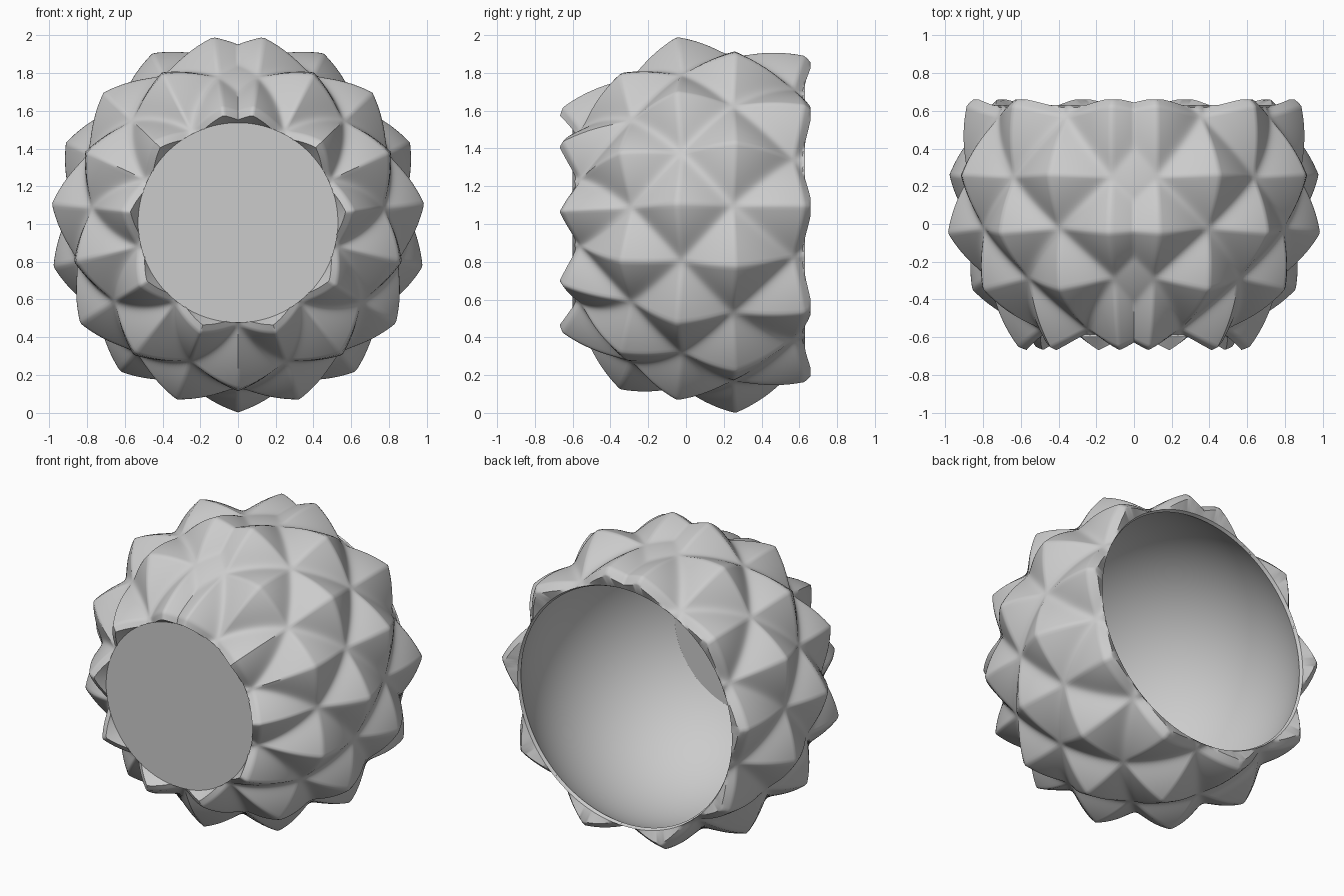
import bpy, bmesh, math

cube = bpy.data.objects.get("Cube")
if cube:
    bpy.data.objects.remove(cube)

CY, CZ = 0.15, 1.007            # centre of the sphere the pot is cut from
R_VALLEY, R_TIP, R_IN = 0.897, 1.013, 0.89
FRONT_Y, FRONT_R = -0.60, 0.53  # closed flat end
BACK_Y, BACK_R = 0.63, 0.772    # open end
STEP = 38.3                     # degrees between studs in one row
SEG = 360
SOFT = 0.13                     # rounding of the valleys between studs

# Latitudes of the stud rows, front to back; odd rows are shifted half a step
ROWS = [-74, -52.5, -29.5, -11.3, 6.3, 28.2, 50]
ALIGNED = [k * STEP for k in range(-4, 5)]
SHIFTED = [(k + 0.5) * STEP for k in range(-5, 5)]

mat = bpy.data.materials.new("light_grey")
mat.use_nodes = True
grey = (0.6, 0.6, 0.6, 1)
mat.diffuse_color = grey
mat.node_tree.nodes["Principled BSDF"].inputs["Base Color"].default_value = grey


def row_position(lat):
    """Latitude as a fractional row number."""
    for i in range(len(ROWS) - 1):
        if lat <= ROWS[i + 1]:
            return i + (lat - ROWS[i]) / (ROWS[i + 1] - ROWS[i])
    return len(ROWS) - 1


def stud_height(lat, lon):
    """Height of the tallest four-sided stud here, 0 to 1, with soft valleys."""
    v, best = row_position(lat), 0
    for row in (math.floor(v), math.floor(v) + 1):
        for tip in (SHIFTED if row % 2 else ALIGNED):
            du = abs((lon - tip + 180) % 360 - 180) / (STEP / 2)
            best = max(best, 1 - du - abs(v - row))
    soft = (math.hypot(best, SOFT) - SOFT) / (math.hypot(1, SOFT) - SOFT)
    return soft * (1.15 - 0.15 * soft)


def point(r, y, lon):
    a = math.radians(lon)
    return (r * math.sin(a), y, CZ - r * math.cos(a))


def build(name, rings):
    """Join rings of points into a smooth surface and cap the first flat."""
    bm = bmesh.new()
    loops = [[bm.verts.new(p) for p in ring] for ring in rings]
    for a, b in zip(loops, loops[1:]):
        for i in range(SEG):
            j = (i + 1) % SEG
            bm.faces.new((a[i], b[i], b[j], a[j]))
    cap = bm.faces.new(loops[0])
    for edge in cap.edges:
        edge.smooth = False
    bmesh.ops.recalc_face_normals(bm, faces=bm.faces)
    mesh = bpy.data.meshes.new(name)
    bm.to_mesh(mesh)
    bm.free()
    mesh.materials.append(mat)
    ob = bpy.data.objects.new(name, mesh)
    bpy.context.collection.objects.link(ob)
    bpy.ops.object.select_all(action='DESELECT')
    ob.select_set(True)
    bpy.context.view_layer.objects.active = ob
    bpy.ops.object.shade_smooth_by_angle(angle=math.radians(50))
    return ob


def circle(r, y):
    return [point(r, y, i * 360 / SEG) for i in range(SEG)]


# Studded outer wall with its flat front and the lip around the opening
rings = [circle(FRONT_R, FRONT_Y)]
LAT0, LAT1, N = -55, 31.5, 100
for k in range(N + 1):
    lat = LAT0 + (LAT1 - LAT0) * k / N
    s, c = math.sin(math.radians(lat)), math.cos(math.radians(lat))
    ring = []
    for i in range(SEG):
        lon = i * 360 / SEG
        rad = R_VALLEY + (R_TIP - R_VALLEY) * stud_height(lat, lon)
        ring.append(point(rad * c, min(CY + rad * s, 0.66), lon))
    rings.append(ring)
rings.append(circle(BACK_R, BACK_Y))
build("studded_wall", rings)

# Smooth hollow inside, ending in a flat floor just behind the front
lat_floor = math.asin((FRONT_Y + 0.01 - CY) / R_IN)
lat_rim = math.asin((BACK_Y - 0.02 - CY) / R_IN)
inner = []
for k in range(41):
    lat = lat_floor + (lat_rim - lat_floor) * k / 40
    inner.append(circle(R_IN * math.cos(lat), CY + R_IN * math.sin(lat)))
inner.append(circle(BACK_R, BACK_Y))
lining = build("inner_lining", inner)
lining.data.flip_normals()
